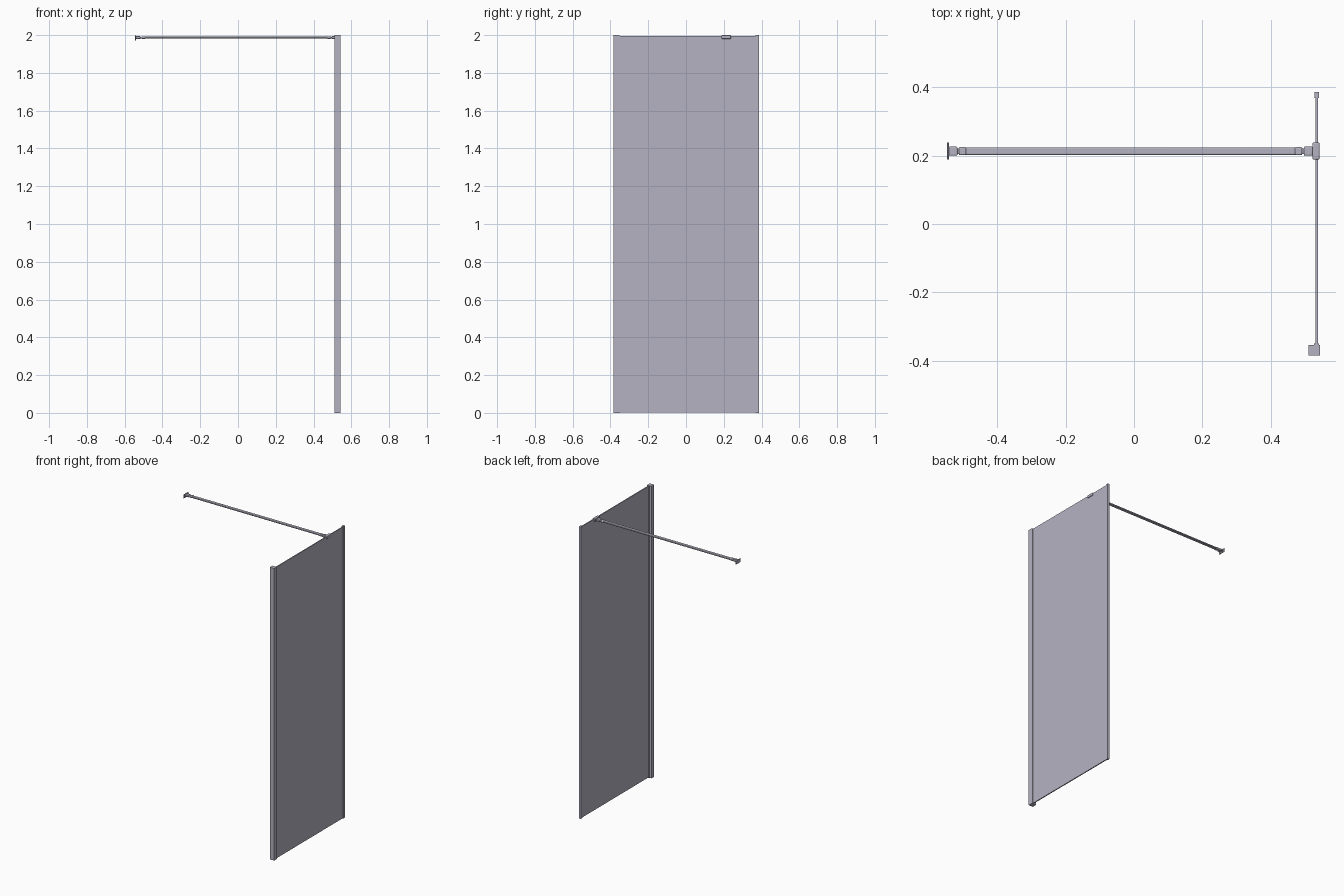
import bpy
import math
from mathutils import Vector

if "Cube" in bpy.data.objects:
    bpy.data.objects.remove(bpy.data.objects["Cube"], do_unlink=True)

metal = bpy.data.materials.new("lavender grey")
metal.use_nodes = True
COLOUR = (0.46, 0.45, 0.54, 1)
metal.diffuse_color = COLOUR
metal.node_tree.nodes["Principled BSDF"].inputs["Base Color"].default_value = COLOUR


def finish(obj, name, bevel=0, segments=2):
    obj.name = name
    obj.data.materials.append(metal)
    if bevel:
        mod = obj.modifiers.new("Bevel", "BEVEL")
        mod.width = bevel
        mod.segments = segments
        mod.limit_method = "ANGLE"
        bpy.ops.object.shade_smooth_by_angle(angle=math.radians(40))
    return obj


def box(name, low, high, bevel=0, segments=2):
    low, high = Vector(low), Vector(high)
    bpy.ops.mesh.primitive_cube_add(size=1, location=(low + high) / 2)
    obj = bpy.context.object
    obj.scale = high - low
    bpy.ops.object.transform_apply(location=False, rotation=False, scale=True)
    return finish(obj, name, bevel, segments)


def rod(name, centre, radius, depth):
    bpy.ops.mesh.primitive_cylinder_add(vertices=24, radius=radius, depth=depth, location=centre)
    obj = finish(bpy.context.object, name)
    bpy.ops.object.shade_smooth_by_angle(angle=math.radians(40))
    return obj


# Glass panel with its wall channel, seal and free edge trim
box("glass_panel", (0.530, -0.37, 0.002), (0.537, 0.376, 1.996))
box("wall_channel", (0.510, -0.384, 0), (0.543, -0.354, 2))
box("channel_seal", (0.526, -0.354, 0), (0.541, -0.349, 1.998))
box("edge_trim", (0.527, 0.368, 0), (0.540, 0.386, 2))

# Flat support arm with rounded edges
ARM_Y, ARM_Z = 0.213, 1.987
box("support_arm", (-0.505, ARM_Y - 0.011, ARM_Z - 0.005),
    (0.488, ARM_Y + 0.011, ARM_Z + 0.005), 0.004, 3)

# Wall plate and glass clamp
box("wall_plate", (-0.546, ARM_Y - 0.025, 1.972), (-0.541, ARM_Y + 0.025, 1.997), 0.001)
box("glass_clamp", (0.521, ARM_Y - 0.025, 1.980), (0.542, ARM_Y + 0.025, 2.0), 0.004, 3)

# Hinged joint at each end of the arm: bracket, sleeve and pin
for name, root, side in (("wall", -0.542, 1), ("clamp", 0.522, -1)):
    def span(a, b):
        return sorted((root + side * a, root + side * b))

    x0, x1 = span(0, 0.026)
    box(name + "_bracket", (x0, ARM_Y - 0.013, ARM_Z - 0.007),
        (x1, ARM_Y + 0.013, ARM_Z + 0.007), 0.003)
    x0, x1 = span(0.012, 0.040)
    box(name + "_tongue", (x0, ARM_Y - 0.008, ARM_Z - 0.004),
        (x1, ARM_Y + 0.008, ARM_Z + 0.004))
    x0, x1 = span(0.030, 0.052)
    box(name + "_sleeve", (x0, ARM_Y - 0.012, ARM_Z - 0.0065),
        (x1, ARM_Y + 0.012, ARM_Z + 0.0065), 0.004)
    rod(name + "_pin", (root + side * 0.016, ARM_Y, ARM_Z), 0.004, 0.017)
